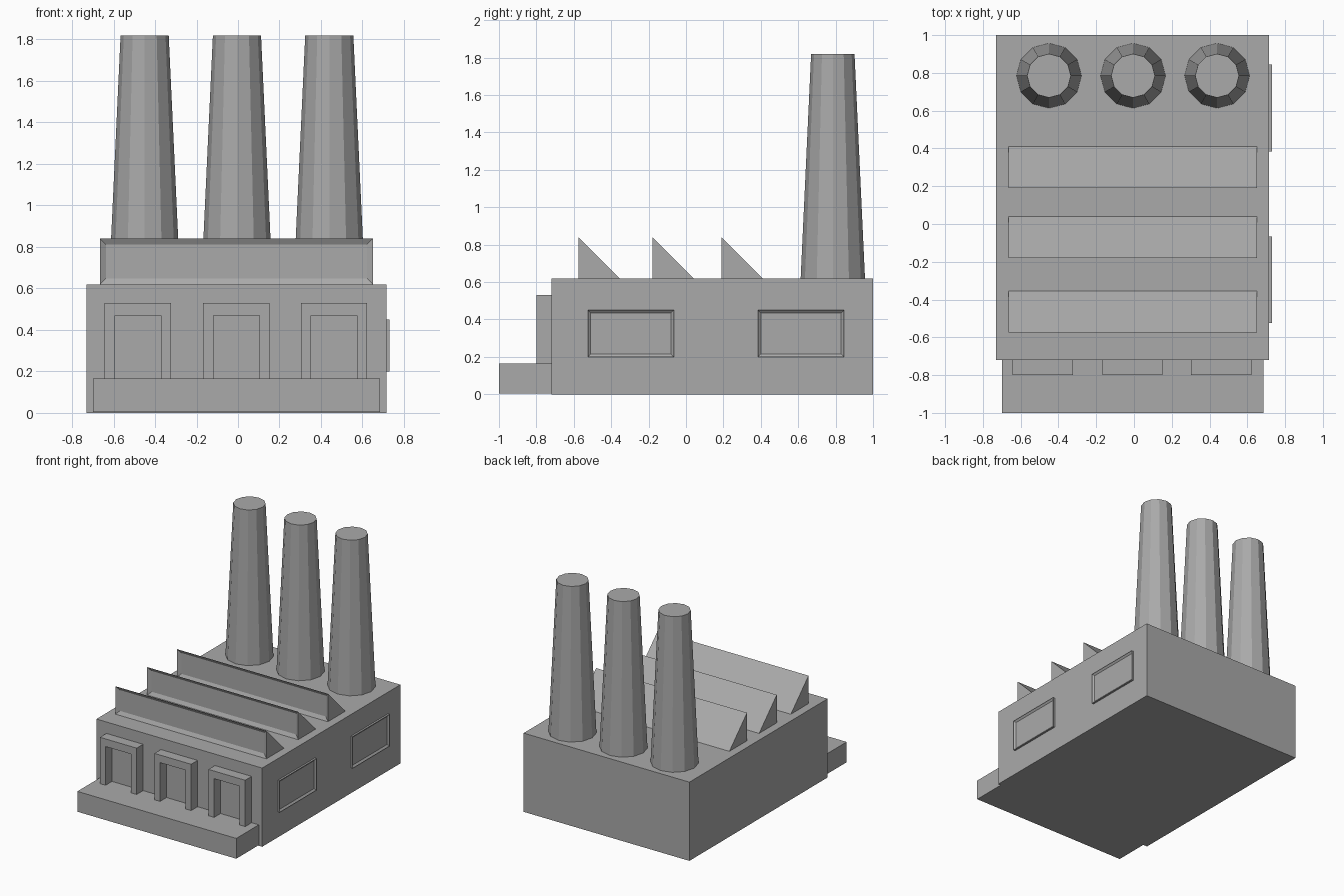
import bpy
import bmesh
from mathutils import Vector

cube = bpy.data.objects.get("Cube")
if cube:
    bpy.data.objects.remove(cube, do_unlink=True)

GREY = (0.4, 0.4, 0.4, 1.0)
grey = bpy.data.materials.new("plain_grey")
grey.use_nodes = True
grey.diffuse_color = GREY
grey.node_tree.nodes["Principled BSDF"].inputs["Base Color"].default_value = GREY


def finish(name, bm):
    """Turn a bmesh into a named, coloured object."""
    bmesh.ops.recalc_face_normals(bm, faces=bm.faces)
    mesh = bpy.data.meshes.new(name)
    bm.to_mesh(mesh)
    bm.free()
    mesh.materials.append(grey)
    obj = bpy.data.objects.new(name, mesh)
    bpy.context.collection.objects.link(obj)
    return obj


def prism(name, points, sweep, recess=None):
    """Extrude a closed outline; recess = (facing direction, border, depth)."""
    bm = bmesh.new()
    face = bm.faces.new([bm.verts.new(p) for p in points])
    ext = bmesh.ops.extrude_face_region(bm, geom=[face], use_keep_orig=True)
    moved = [g for g in ext["geom"] if isinstance(g, bmesh.types.BMVert)]
    bmesh.ops.translate(bm, verts=moved, vec=sweep)
    bmesh.ops.recalc_face_normals(bm, faces=bm.faces)
    if recess:
        facing, border, depth = recess
        bm.normal_update()
        faces = [f for f in bm.faces if f.normal.dot(Vector(facing)) > 0.99]
        bmesh.ops.inset_individual(bm, faces=faces, thickness=border,
                                   depth=-depth, use_even_offset=True)
    return finish(name, bm)


def box(name, x, y, z, recess=None):
    outline = [(x[0], y[0], z[0]), (x[1], y[0], z[0]),
               (x[1], y[1], z[0]), (x[0], y[1], z[0])]
    return prism(name, outline, (0, 0, z[1] - z[0]), recess)


# Main hall and front loading platform
ROOF, WALL = 0.62, -0.72
box("main_hall", (-0.73, 0.715), (WALL, 1.0), (0, ROOF))
box("loading_platform", (-0.70, 0.685), (-1.0, WALL), (0.005, 0.165))

# Sawtooth roof ridges with recessed front glazing
for i, y in enumerate((-0.575, -0.18, 0.19)):
    outline = [(-0.665, y, ROOF), (-0.665, y + 0.22, ROOF), (-0.665, y, ROOF + 0.22)]
    prism(f"sawtooth_roof_{i + 1}", outline, (1.315, 0, 0), ((0, -1, 0), 0.028, 0.015))

# Door surrounds standing on the platform
for i, x in enumerate((-0.483, -0.008, 0.463)):
    half, inner, low, lintel, top = 0.16, 0.111, 0.165, 0.47, 0.53
    outline = [(-half, low), (-half, top), (half, top), (half, low),
               (inner, low), (inner, lintel), (-inner, lintel), (-inner, low)]
    prism(f"door_surround_{i + 1}", [(x + u, -0.80, v) for u, v in outline],
          (0, -0.80 * -1 + WALL, 0))

# Side windows on the left wall
for i, y in enumerate((-0.525, 0.385)):
    box(f"side_window_{i + 1}", (0.71, 0.73), (y, y + 0.46), (0.20, 0.45),
        ((1, 0, 0), 0.015, 0.012))

# Tapered chimneys along the back
for i, x in enumerate((-0.45, -0.005, 0.44)):
    bm = bmesh.new()
    bmesh.ops.create_cone(bm, cap_ends=True, segments=12,
                          radius1=0.172, radius2=0.116, depth=1.2)
    bmesh.ops.translate(bm, verts=bm.verts, vec=(x, 0.785, ROOF + 0.6))
    finish(f"chimney_{i + 1}", bm)
